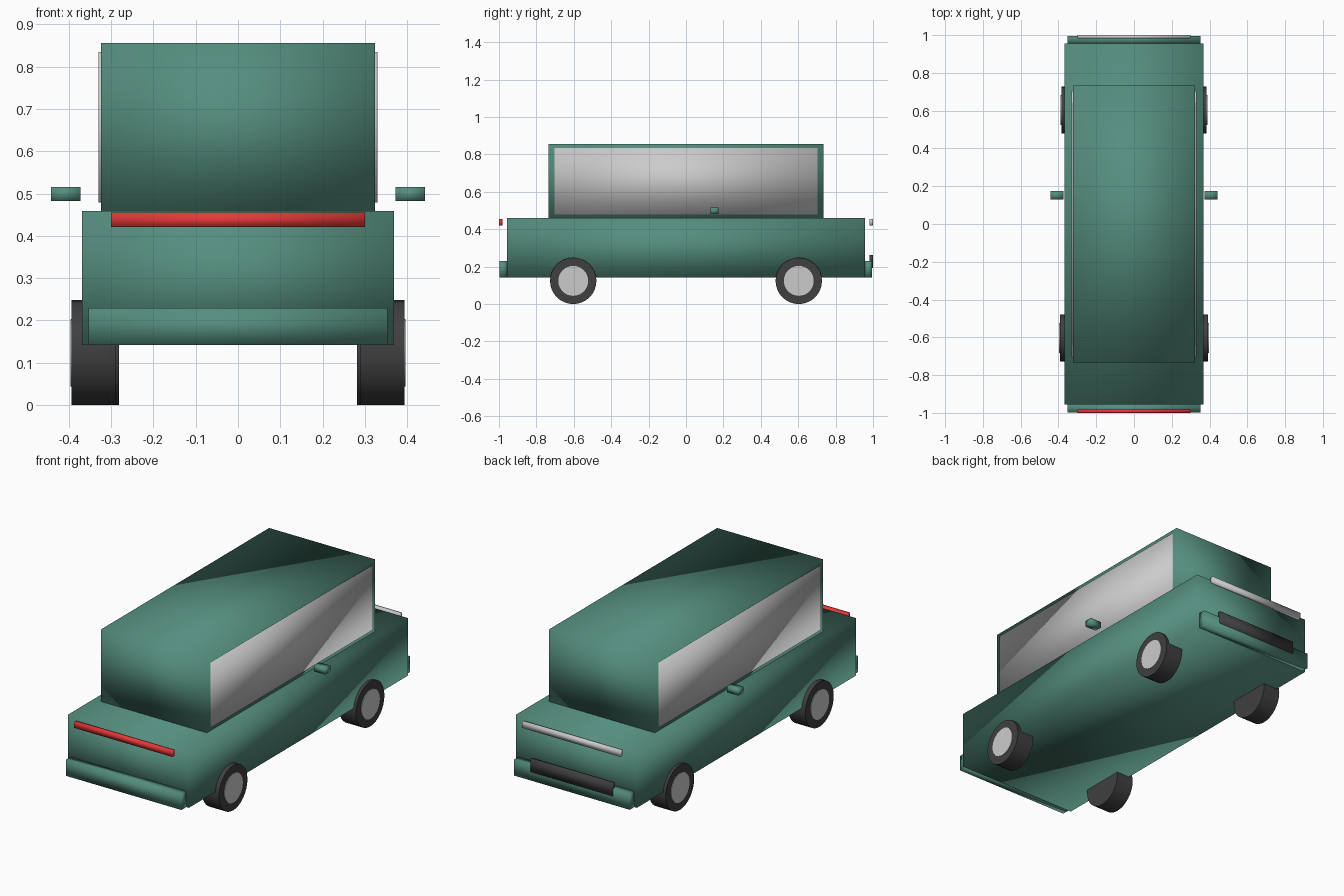
import bpy
import math

if "Cube" in bpy.data.objects:
    bpy.data.objects.remove(bpy.data.objects["Cube"])


def material(name, color):
    mat = bpy.data.materials.new(name)
    mat.diffuse_color = (*color, 1)
    mat.use_nodes = True
    mat.node_tree.nodes["Principled BSDF"].inputs["Base Color"].default_value = mat.diffuse_color
    return mat


paint = material("green_paint", (0.09, 0.27, 0.21))
rubber = material("dark_rubber", (0.05, 0.05, 0.05))
red = material("red_lamp", (0.8, 0.04, 0.04))


def box(name, x, y, z, mat=None):
    """Soft-shaded box from (min, max) pairs."""
    spans = (x, y, z)
    bpy.ops.mesh.primitive_cube_add(size=1, location=[(a + b) / 2 for a, b in spans])
    ob = bpy.context.object
    ob.name = name
    ob.scale = [b - a for a, b in spans]
    bpy.ops.object.transform_apply(location=False, rotation=False, scale=True)
    bpy.ops.object.shade_smooth()
    if mat:
        ob.data.materials.append(mat)
    return ob


def disc(name, radius, x, y, z, mat=None):
    """Cylinder lying along x between the two x values."""
    bpy.ops.mesh.primitive_cylinder_add(
        vertices=32, radius=radius, depth=abs(x[1] - x[0]),
        location=(sum(x) / 2, y, z), rotation=(0, math.pi / 2, 0))
    ob = bpy.context.object
    ob.name = name
    bpy.ops.object.shade_smooth_by_angle(angle=math.radians(40))
    if mat:
        ob.data.materials.append(mat)
    return ob


# Body and cabin
box("body", (-0.369, 0.369), (-0.956, 0.956), (0.142, 0.459), paint)
box("cabin", (-0.324, 0.324), (-0.734, 0.734), (0.459, 0.856), paint)

# Bumpers, lamps and grille
box("bumper_red_end", (-0.353, 0.353), (-0.998, -0.956), (0.142, 0.23), paint)
box("bumper_grille_end", (-0.353, 0.353), (0.956, 0.995), (0.142, 0.23), paint)
box("red_lamp_bar", (-0.30, 0.30), (-1.0, -0.982), (0.421, 0.455), red)
box("white_lamp_bar", (-0.30, 0.30), (0.982, 1.0), (0.421, 0.455))
box("grille", (-0.25, 0.25), (0.982, 1.0), (0.192, 0.262), rubber)

# Side windows, mirrors and wheels on both sides
for side, s in (("left", -1), ("right", 1)):
    box(side + "_window", sorted((s * 0.318, s * 0.33)), (-0.704, 0.704), (0.479, 0.834))
    box(side + "_mirror", sorted((s * 0.372, s * 0.442)), (0.13, 0.174), (0.482, 0.515), paint)
    for end, y, outer in (("red_end", -0.603, 0.393), ("grille_end", 0.603, 0.385)):
        disc(f"{side}_{end}_tire", 0.124, (s * (outer - 0.104), s * outer), y, 0.124, rubber)
        disc(f"{side}_{end}_hub", 0.08, (s * (outer - 0.02), s * (outer + 0.003)), y, 0.124)
